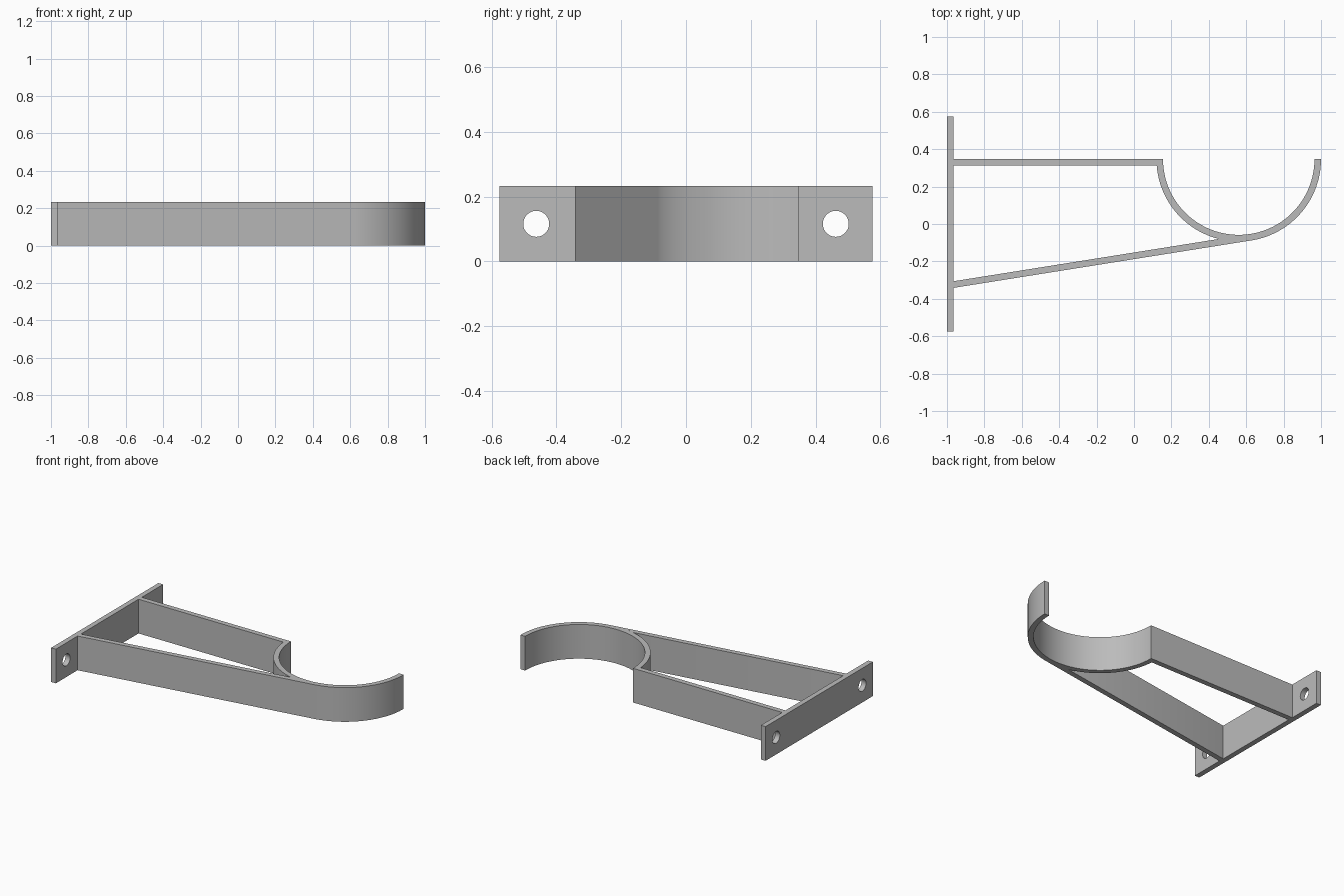
import bpy, bmesh
from math import sin, cos, acos, asin, pi, radians
from mathutils import Matrix

if "Cube" in bpy.data.objects:
    bpy.data.objects.remove(bpy.data.objects["Cube"], do_unlink=True)

HEIGHT = 0.232           # height of every part
WALL = 0.035             # sheet thickness
CX, CY = 0.56, 0.347     # centre of the hook
R_OUT = 0.44
R_IN = R_OUT - WALL
PLATE_X = -1 + WALL      # inner face of the wall plate
PLATE_Y = 0.575
TILT = 0.158             # slope of the strut, tangent to the hook

grey = bpy.data.materials.new("grey")
grey.use_nodes = True
colour = (0.5, 0.5, 0.5, 1)
grey.diffuse_color = colour
grey.node_tree.nodes["Principled BSDF"].inputs["Base Color"].default_value = colour


def arc(radius, start, end, steps):
    """Points round the hook centre; angle 0 is straight towards -y."""
    angles = [start + (end - start) * i / steps for i in range(steps + 1)]
    return [(CX + radius * sin(a), CY - radius * cos(a)) for a in angles]


def extrude(name, outline):
    """Raise a flat plan outline to the full height."""
    bm = bmesh.new()
    face = bm.faces.new([bm.verts.new((x, y, 0)) for x, y in outline])
    top = bmesh.ops.extrude_face_region(bm, geom=[face])["geom"]
    bmesh.ops.translate(bm, vec=(0, 0, HEIGHT),
                        verts=[v for v in top if isinstance(v, bmesh.types.BMVert)])
    bmesh.ops.recalc_face_normals(bm, faces=bm.faces)
    mesh = bpy.data.meshes.new(name)
    bm.to_mesh(mesh)
    bm.free()
    mesh.materials.append(grey)
    obj = bpy.data.objects.new(name, mesh)
    bpy.context.collection.objects.link(obj)
    return obj


def smooth(obj):
    bpy.ops.object.select_all(action='DESELECT')
    obj.select_set(True)
    bpy.context.view_layer.objects.active = obj
    bpy.ops.object.shade_smooth_by_angle(angle=radians(30))


# Half-round hook
hook = extrude("hook", arc(R_OUT, -pi / 2, pi / 2, 64) + arc(R_IN, pi / 2, -pi / 2, 64))

# Straight arm, ending against the hook
arm = extrude("straight_arm", [(PLATE_X, CY - WALL), (PLATE_X, CY)]
              + arc(R_OUT, -pi / 2, -pi / 2 + asin(WALL / R_OUT), 4))

# Sloping strut, running tangent into the hook
contact_x, contact_y = arc(R_OUT, TILT, TILT, 1)[0]
low = contact_y - (contact_x - PLATE_X) * sin(TILT) / cos(TILT)
strut = extrude("sloping_strut", [(PLATE_X, low)]
                + arc(R_OUT, TILT, TILT - acos(R_IN / R_OUT), 16)
                + [(PLATE_X, low + WALL / cos(TILT))])

# Wall plate with two screw holes
plate = extrude("wall_plate", [(-1, -PLATE_Y), (PLATE_X, -PLATE_Y),
                               (PLATE_X, PLATE_Y), (-1, PLATE_Y)])
bm = bmesh.new()
for side in (-1, 1):
    place = Matrix.Translation((-1, side * 0.462, HEIGHT / 2)) @ Matrix.Rotation(pi / 2, 4, 'Y')
    bmesh.ops.create_cone(bm, cap_ends=True, segments=48, radius1=0.04, radius2=0.04,
                          depth=0.2, matrix=place)
cutter_mesh = bpy.data.meshes.new("screw_hole_cutter")
bm.to_mesh(cutter_mesh)
bm.free()
cutter_mesh.materials.append(grey)
cutter = bpy.data.objects.new("screw_hole_cutter", cutter_mesh)
cutter.hide_render = True
bpy.context.collection.objects.link(cutter)
cut = plate.modifiers.new("screw_holes", 'BOOLEAN')
cut.operation = 'DIFFERENCE'
cut.solver = 'EXACT'
cut.object = cutter
bpy.context.view_layer.objects.active = plate
bpy.ops.object.modifier_apply(modifier=cut.name)
bpy.data.objects.remove(cutter, do_unlink=True)

for part in (hook, arm, strut, plate):
    smooth(part)
